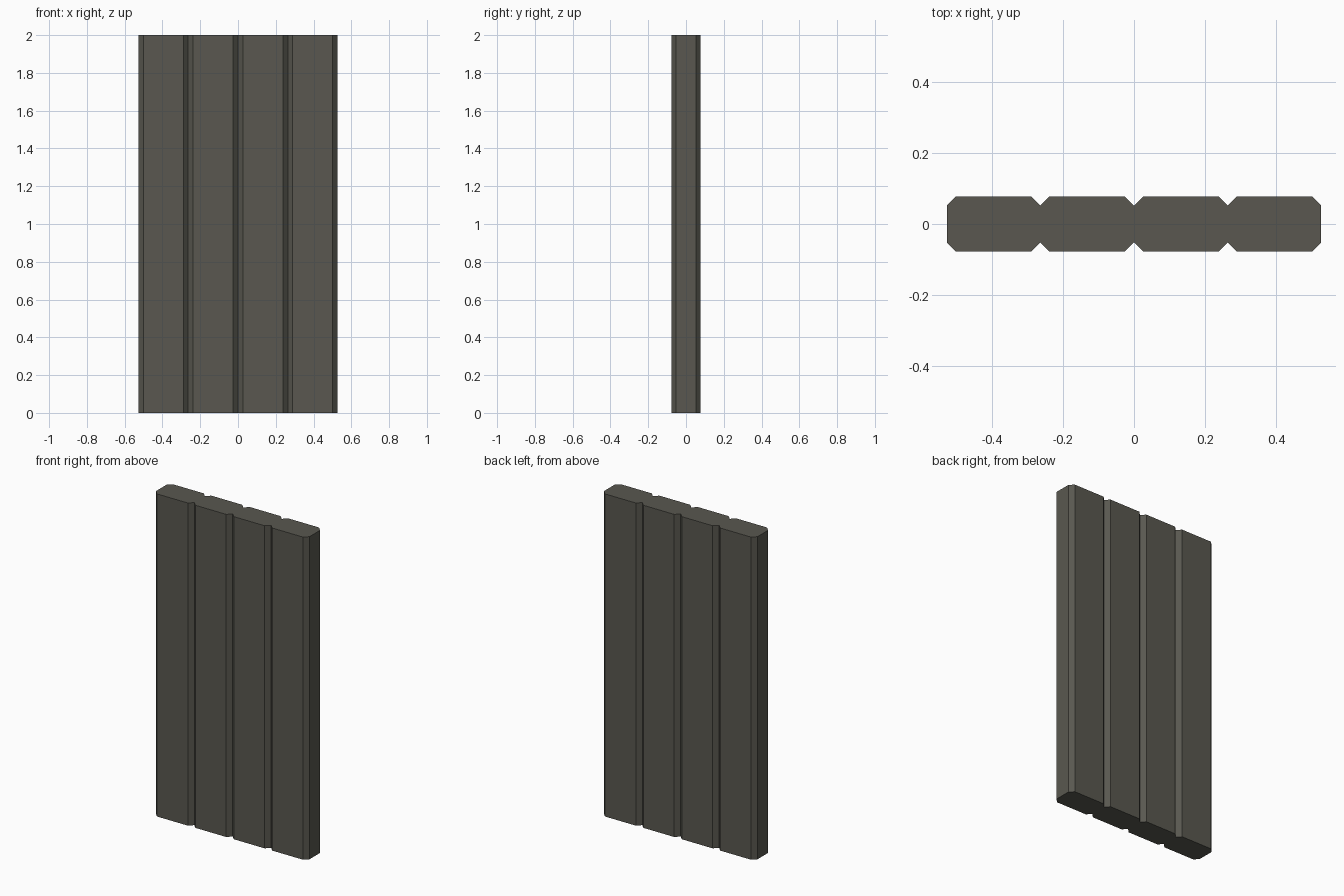
import bpy
import bmesh

if "Cube" in bpy.data.objects:
    bpy.data.objects.remove(bpy.data.objects["Cube"])

HALF_W, HALF_D, HEIGHT = 0.527, 0.078, 2.0
PLANKS, CHAMFER = 4, 0.026
PLANK_W = 2 * HALF_W / PLANKS

# Front edge of the cross-section: chamfered planks meeting in V grooves
front = [(-HALF_W, -HALF_D + CHAMFER)]
for i in range(PLANKS):
    left = -HALF_W + i * PLANK_W
    right = left + PLANK_W
    front += [(left + CHAMFER, -HALF_D), (right - CHAMFER, -HALF_D),
              (right, -HALF_D + CHAMFER)]

# Mirror the edge to the back and extrude the closed outline upward
outline = front + [(x, -y) for x, y in reversed(front)]
bm = bmesh.new()
base = bm.faces.new([bm.verts.new((x, y, 0)) for x, y in outline])
result = bmesh.ops.extrude_face_region(bm, geom=[base])
top = [v for v in result["geom"] if isinstance(v, bmesh.types.BMVert)]
bmesh.ops.translate(bm, verts=top, vec=(0, 0, HEIGHT))
bmesh.ops.recalc_face_normals(bm, faces=bm.faces)

mesh = bpy.data.meshes.new("plank_panel")
bm.to_mesh(mesh)
bm.free()
panel = bpy.data.objects.new("plank_panel", mesh)
bpy.context.collection.objects.link(panel)

# Dark warm grey finish
finish = bpy.data.materials.new("dark_finish")
finish.diffuse_color = (0.1, 0.097, 0.08, 1)
finish.use_nodes = True
finish.node_tree.nodes["Principled BSDF"].inputs["Base Color"].default_value = finish.diffuse_color
mesh.materials.append(finish)
